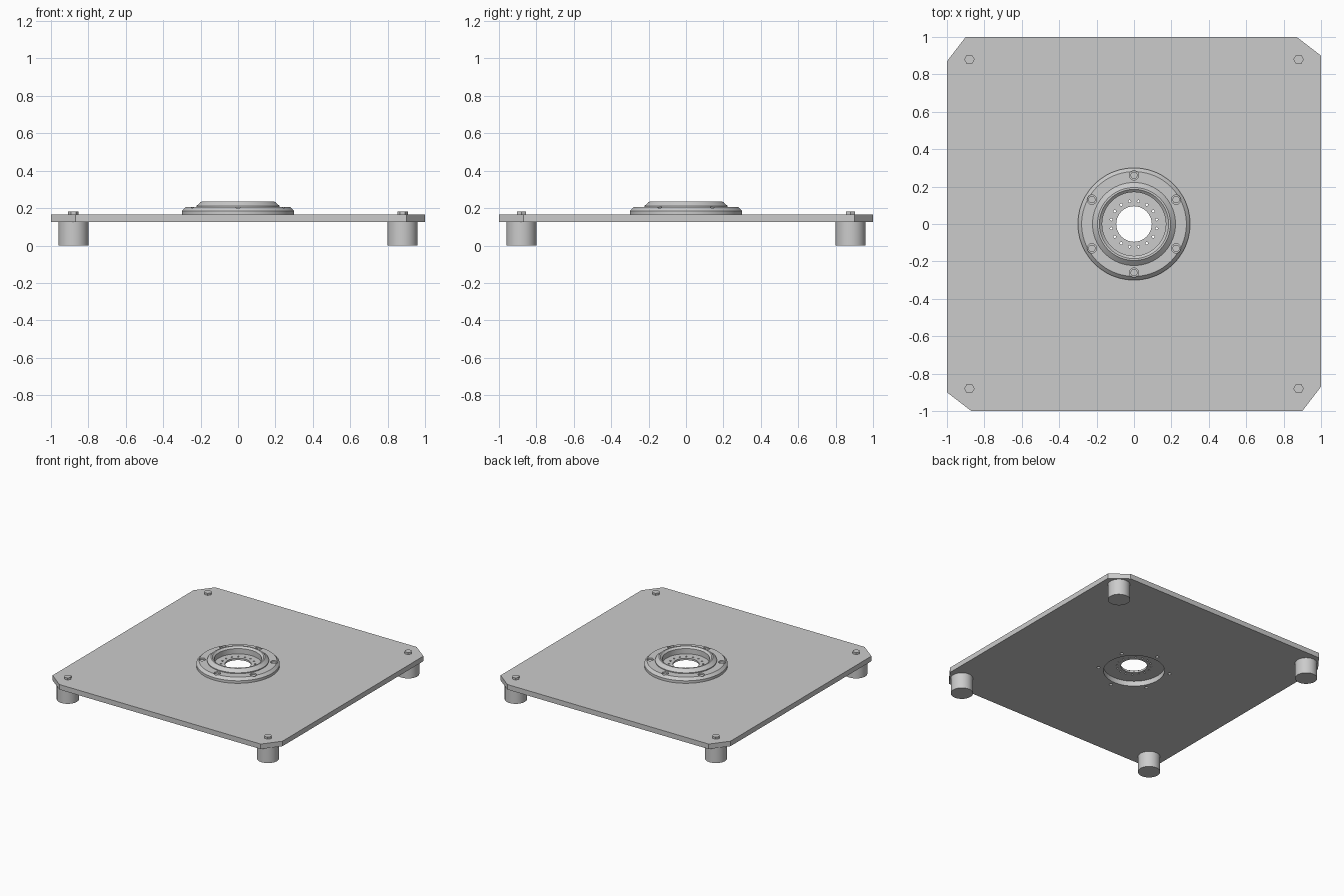
import bpy, bmesh, math
from mathutils import Matrix, Vector

cube = bpy.data.objects.get("Cube")
if cube:
    bpy.data.objects.remove(cube)

grey = bpy.data.materials.new("plain_grey")
grey.use_nodes = True
GREY = (0.6, 0.6, 0.6, 1)
grey.diffuse_color = GREY
grey.node_tree.nodes["Principled BSDF"].inputs["Base Color"].default_value = GREY


def finish(name, bm):
    bmesh.ops.recalc_face_normals(bm, faces=bm.faces)
    mesh = bpy.data.meshes.new(name)
    bm.to_mesh(mesh)
    bm.free()
    mesh.materials.append(grey)
    ob = bpy.data.objects.new(name, mesh)
    bpy.context.collection.objects.link(ob)
    return ob


def select(ob):
    bpy.ops.object.select_all(action='DESELECT')
    ob.select_set(True)
    bpy.context.view_layer.objects.active = ob


def smooth(ob):
    select(ob)
    bpy.ops.object.shade_smooth_by_angle(angle=math.radians(25))


def add_cylinder(bm, x, y, r, z0, z1, sides):
    bmesh.ops.create_cone(bm, cap_ends=True, segments=sides, radius1=r, radius2=r,
                          depth=z1 - z0, matrix=Matrix.Translation((x, y, (z0 + z1) / 2)))


def cylinders(name, spots, r, z0, z1, sides=24):
    bm = bmesh.new()
    for x, y in spots:
        add_cylinder(bm, x, y, r, z0, z1, sides)
    return finish(name, bm)


def ring(count, r, start=0.0):
    return [(r * math.cos(start + math.tau * i / count),
             r * math.sin(start + math.tau * i / count)) for i in range(count)]


def lathe(name, profile, steps=96):
    bm = bmesh.new()
    verts = [bm.verts.new((r, 0, z)) for r, z in profile]
    edges = [bm.edges.new((v, verts[i - 1])) for i, v in enumerate(verts)]
    bmesh.ops.spin(bm, geom=verts + edges, cent=(0, 0, 0), axis=(0, 0, 1),
                   angle=math.tau, steps=steps, use_duplicate=False)
    bmesh.ops.remove_doubles(bm, verts=bm.verts, dist=1e-5)
    return finish(name, bm)


def cut(ob, cutter):
    cutter.hide_render = True
    mod = ob.modifiers.new("cut", 'BOOLEAN')
    mod.operation = 'DIFFERENCE'
    mod.solver = 'EXACT'
    mod.object = cutter
    select(ob)
    bpy.ops.object.modifier_apply(modifier=mod.name)
    bpy.data.objects.remove(cutter)


BOTTOM, TOP = 0.125, 0.165
corners = [(sx * 0.88, sy * 0.88) for sx in (-1, 1) for sy in (-1, 1)]
flange_bolts = ring(6, 0.26, math.pi / 2)

# Base plate: one clipped corner turned four times
bm = bmesh.new()
outline = []
for k in range(4):
    turn = Matrix.Rotation(k * math.pi / 2, 3, 'Z')
    for point in ((1, 0.9, BOTTOM), (0.87, 1, BOTTOM)):
        outline.append(bm.verts.new(turn @ Vector(point)))
face = bm.faces.new(outline)
lifted = bmesh.ops.extrude_face_region(bm, geom=[face])["geom"]
bmesh.ops.translate(bm, vec=(0, 0, TOP - BOTTOM),
                    verts=[g for g in lifted if isinstance(g, bmesh.types.BMVert)])
plate = finish("base_plate", bm)

# Central opening and screw holes in the plate
cut(plate, cylinders("opening_cutter", [(0, 0)], 0.22, 0.1, 0.2, 96))
cut(plate, cylinders("screw_hole_cutter", flange_bolts, 0.012, 0.1, 0.2, 16))
smooth(plate)

# Flanged hub with a sunken floor and a centre hole
hub = lathe("hub_flange", [
    (0.095, 0.165), (0.3, 0.165), (0.3, 0.185), (0.28, 0.205), (0.222, 0.205),
    (0.222, 0.212), (0.195, 0.235), (0.185, 0.235), (0.17, 0.222),
    (0.17, 0.18), (0.095, 0.18)])
cut(hub, cylinders("counterbore_cutter", flange_bolts, 0.025, 0.182, 0.25))
cut(hub, cylinders("floor_hole_cutter", ring(16, 0.123, math.pi / 16), 0.007, 0.1, 0.2, 12))
smooth(hub)

# Screws sunk in the flange
smooth(cylinders("flange_screws", flange_bolts, 0.019, 0.178, 0.196))

# Feet and the hex bolts above them
for i, spot in enumerate(corners, 1):
    smooth(cylinders(f"foot_{i}", [spot], 0.08, 0, BOTTOM, 48))
    bolt = cylinders(f"hex_bolt_{i}", [spot], 0.028, TOP, 0.181, 6)
    # Hexagon points lie along x
    bolt.data.transform(Matrix.Translation((*spot, 0)) @ Matrix.Rotation(math.pi / 6, 4, 'Z')
                        @ Matrix.Translation((-spot[0], -spot[1], 0)))
